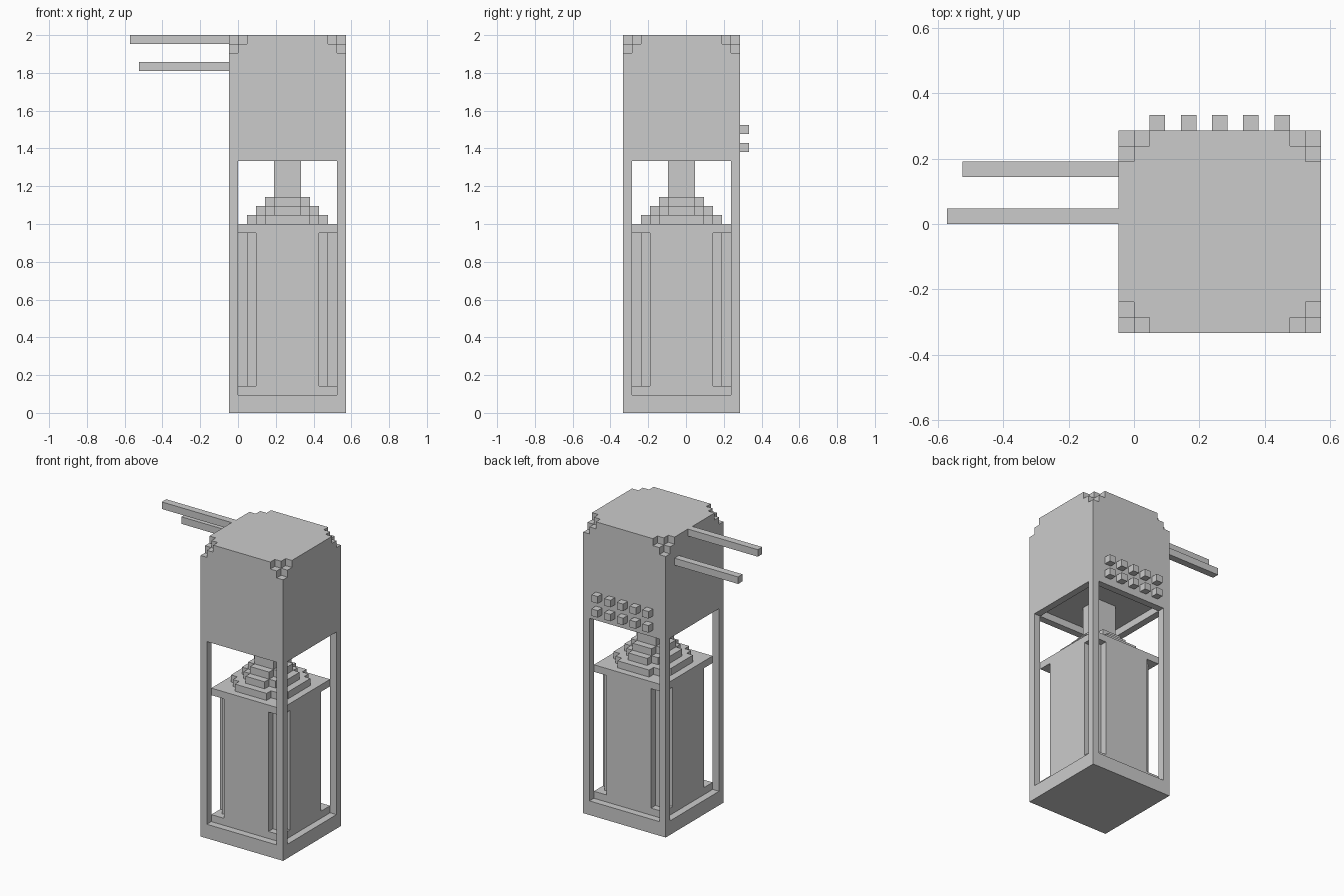
import bpy, bmesh
from mathutils import Vector

if "Cube" in bpy.data.objects:
    bpy.data.objects.remove(bpy.data.objects["Cube"])

U = 2 / 42            # block size: the model is built on a 24 x 14 x 42 block grid
parts = {}            # part name -> set of occupied blocks


def box(x0, x1, y0, y1, z0, z1):
    return {(x, y, z) for x in range(x0, x1) for y in range(y0, y1) for z in range(z0, z1)}


def slab(inset, z0, z1, cut=0):
    """Square slab inset from the 13 x 13 footprint, with stepped corners."""
    lo, hi = inset, 13 - inset
    keep = set()
    for x, y, z in box(lo, hi, lo, hi, z0, z1):
        corner = min(x - lo, hi - 1 - x) + min(y - lo, hi - 1 - y)
        if corner >= cut:
            keep.add((x + 11, y, z))
    return keep


# Frame: base, four posts
parts["base"] = slab(0, 0, 2)
posts = set()
for x in (11, 23):
    for y in (0, 12):
        posts |= box(x, x + 1, y, y + 1, 2, 28)
parts["corner_posts"] = posts

# Head: shallow recess underneath, stepped top corners
parts["head"] = (slab(0, 28, 40) | slab(0, 40, 41, 1) | slab(0, 41, 42, 2)) - slab(1, 28, 29)

# Tank with end flanges and stepped vertical corners
parts["tank"] = slab(1, 2, 3) | slab(1, 3, 20, 2) | slab(1, 20, 21)

# Domed cap and neck
parts["dome"] = slab(2, 21, 22, 2) | slab(3, 22, 23, 2) | slab(4, 23, 24, 1)
parts["neck"] = slab(5, 24, 29)

# Two rows of buttons on the back
parts["buttons"] = {(x, 13, z) for x in range(13, 22, 2) for z in (29, 31)}

# Side rods
parts["upper_rod"] = box(0, 11, 7, 8, 41, 42)
parts["lower_rod"] = box(1, 11, 10, 11, 38, 39)

occupied = set().union(*parts.values())


def build(name, cells):
    """Skin the exposed sides of a part's blocks and merge flat areas."""
    bm = bmesh.new()
    for c in sorted(cells):
        for axis in range(3):
            for side in (0, 1):
                n = list(c)
                n[axis] += 2 * side - 1
                if tuple(n) in occupied:
                    continue
                corners = []
                for a, b in ((0, 0), (1, 0), (1, 1), (0, 1)):
                    p = list(c)
                    p[axis] += side
                    p[(axis + 1) % 3] += a
                    p[(axis + 2) % 3] += b
                    corners.append(bm.verts.new(Vector((p[0] - 12, p[1] - 7, p[2])) * U))
                bm.faces.new(corners if side else corners[::-1])
    bmesh.ops.remove_doubles(bm, verts=bm.verts, dist=U * 0.01)
    bmesh.ops.dissolve_limit(bm, angle_limit=0.01, verts=bm.verts, edges=bm.edges)
    mesh = bpy.data.meshes.new(name)
    bm.to_mesh(mesh)
    bm.free()
    bpy.context.collection.objects.link(bpy.data.objects.new(name, mesh))


for part, blocks in parts.items():
    build(part, blocks)
